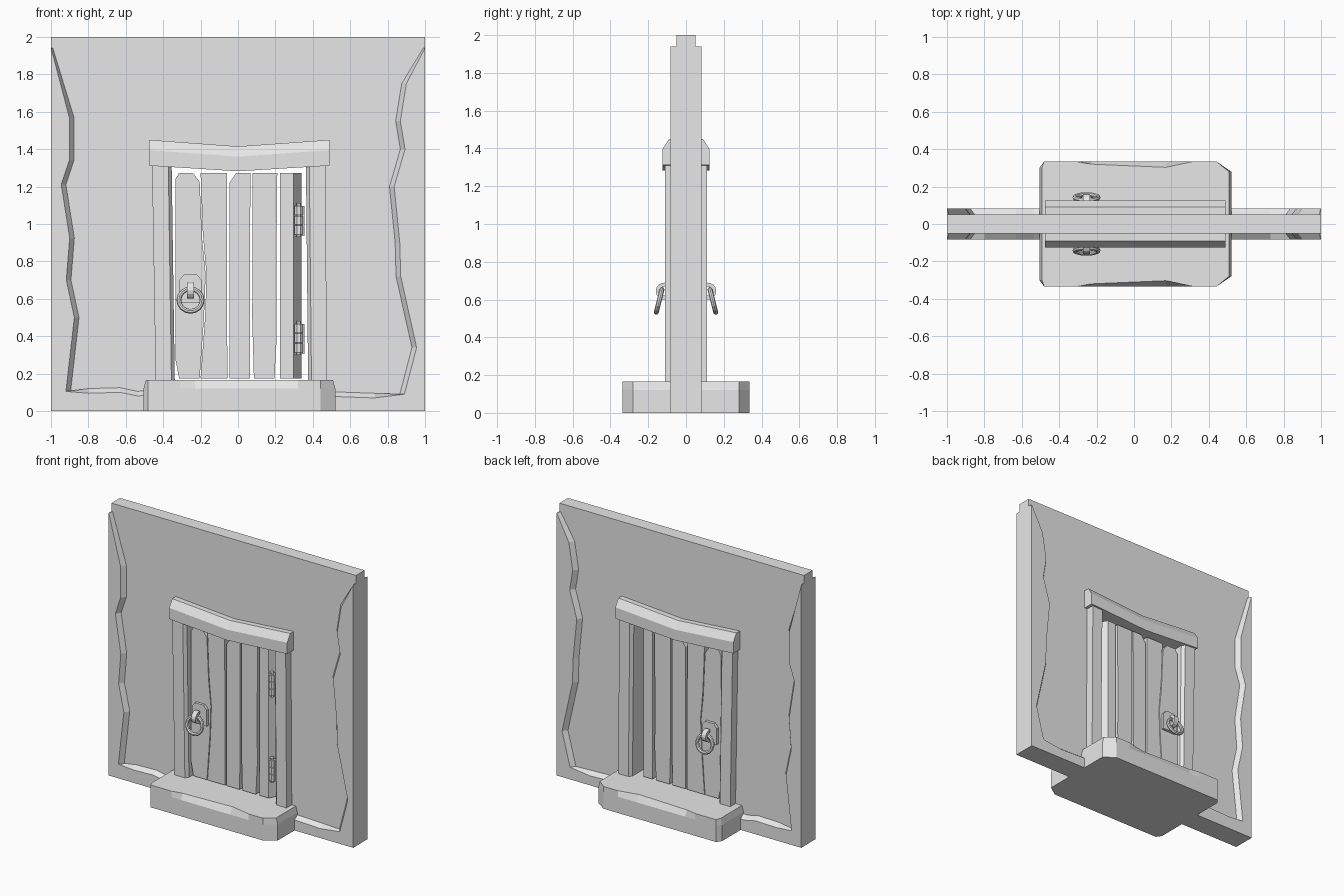
import bpy, bmesh, math
from mathutils import Matrix

if "Cube" in bpy.data.objects:
    bpy.data.objects.remove(bpy.data.objects["Cube"])

stone = bpy.data.materials.new("light_grey")
stone.use_nodes = True
stone.diffuse_color = (0.8, 0.8, 0.8, 1)
stone.node_tree.nodes["Principled BSDF"].inputs["Base Color"].default_value = (0.8, 0.8, 0.8, 1)


def finish(name, bm, smooth=False):
    bmesh.ops.recalc_face_normals(bm, faces=bm.faces)
    mesh = bpy.data.meshes.new(name)
    bm.to_mesh(mesh)
    bm.free()
    mesh.materials.append(stone)
    obj = bpy.data.objects.new(name, mesh)
    bpy.context.collection.objects.link(obj)
    return obj


def loft(name, rings):
    """Skin a stack of equal-length rings and cap both ends."""
    bm = bmesh.new()
    loops = [[bm.verts.new(p) for p in ring] for ring in rings]
    n = len(loops[0])
    for a, b in zip(loops, loops[1:]):
        for i in range(n):
            j = (i + 1) % n
            bm.faces.new((a[i], a[j], b[j], b[i]))
    bm.faces.new(loops[0])
    bm.faces.new(loops[-1])
    return finish(name, bm)


def slab(name, outline, y0, y1):
    """Extrude an x-z outline along y."""
    return loft(name, [[(x, y, z) for x, z in outline] for y in (y0, y1)])


# Wall core with the doorway
slab("wall_core", [(-1, 0), (-0.41, 0), (-0.41, 1.36), (0.42, 1.36),
                   (0.42, 0), (1, 0), (1, 2), (-1, 2)], -0.05, 0.05)


# Thick ragged borders, raised on both faces with sloping inner edges
def border(name, side, ragged, foot):
    top = [(side * (abs(x) + 0.025 if abs(x) < 0.97 else 0.999), z) for x, z in ragged]
    top += [(x, z - 0.025) for x, z in foot]
    base = ragged + foot
    end = [(foot[-1][0], 0), (side, 0), (side, 1.94)]
    rings = []
    for y, line in ((-0.083, top), (-0.05, base), (0.05, base), (0.083, top)):
        rings.append([(x, y, z) for x, z in line + end])
    loft(name, rings)


border("right_wall_border", -1,
       [(-0.99, 1.94), (-0.877, 1.57), (-0.877, 1.34), (-0.92, 1.21),
        (-0.875, 0.925), (-0.893, 0.7), (-0.85, 0.5), (-0.895, 0.105)],
       [(-0.8, 0.12), (-0.63, 0.125), (-0.535, 0.105), (-0.45, 0.115)])
border("left_wall_border", 1,
       [(0.99, 1.94), (0.875, 1.75), (0.843, 1.55), (0.868, 1.4), (0.81, 1.2),
        (0.84, 0.9), (0.845, 0.72), (0.93, 0.34), (0.865, 0.09)],
       [(0.73, 0.095), (0.45, 0.105)])

# Doorstep with cut corners and worn upper edges
half = [(-0.505, 0.3), (-0.48, 0.335), (-0.31, 0.335), (-0.23, 0.335),
        (0.17, 0.335), (0.32, 0.335), (0.44, 0.335), (0.52, 0.28)]
wear = {-0.23: 0.015, 0.17: 0.032}


def step_ring(z, worn):
    pts = [(x, y - (wear.get(x, 0) if worn else 0)) for x, y in half]
    ends = lambda x: x - math.copysign(0.012, x) if worn and abs(x) > 0.5 else x
    return [(ends(x), y, z) for x, y in pts] + [(ends(x), -y, z) for x, y in reversed(pts)]


loft("doorstep", [step_ring(0, False), step_ring(0.12, False), step_ring(0.165, True)])


# Door posts, slightly leaning, bevelled on the doorway side
def post(name, outer_low, inner_low, outer_top, inner_top):
    rings = []
    for z, a, b in ((0.16, outer_low, inner_low), (1.34, outer_top, inner_top)):
        c = b + math.copysign(0.018, b)
        rings.append([(a, -0.112, z), (c, -0.112, z), (b, -0.09, z),
                      (b, 0.09, z), (c, 0.112, z), (a, 0.112, z)])
    loft(name, rings)


post("right_door_post", -0.44, -0.338, -0.46, -0.355)
post("left_door_post", 0.475, 0.375, 0.468, 0.363)

# Sagging lintel with chamfered upper edges
rings = []
for x, low, high in ((-0.475, 1.312, 1.45), (0.0, 1.282, 1.415), (0.49, 1.312, 1.45)):
    rings.append([(x, s * y, z) for s, y, z in (
        (-1, 0.125, low), (-1, 0.125, high - 0.055), (-1, 0.09, high),
        (1, 0.09, high), (1, 0.125, high - 0.055), (1, 0.125, low))])
loft("lintel", rings)

# Door planks with uneven edges
planks = [
    [(-0.315, 0.175), (-0.205, 0.175), (-0.182, 0.5), (-0.173, 0.73), (-0.192, 0.92),
     (-0.205, 1.225), (-0.24, 1.272), (-0.315, 1.272), (-0.335, 1.24), (-0.335, 0.28)],
    [(-0.2, 0.175), (-0.057, 0.175), (-0.06, 1.272), (-0.2, 1.272),
     (-0.188, 0.95), (-0.168, 0.73), (-0.176, 0.5)],
    [(-0.045, 0.175), (0.063, 0.175), (0.066, 1.272), (-0.01, 1.272), (-0.045, 1.22)],
    [(0.085, 0.175), (0.195, 0.175), (0.207, 0.4), (0.205, 0.8), (0.21, 1.272), (0.078, 1.272), (0.076, 0.5)],
]
for i, outline in enumerate(planks):
    slab(f"door_plank_{i + 1}", outline, -0.07, 0.07)
loft("hinge_plank", [[(0.225, -0.07, z), (0.297, -0.07, z), (0.34, 0, z),
                      (0.297, 0.07, z), (0.225, 0.07, z)] for z in (0.175, 1.272)])


# Hinges: barrel knuckles with a leaf on each side
def drum(name, r, x, y, z0, z1, sides=8):
    turn = [2 * math.pi * (i + 0.5) / sides for i in range(sides)]
    loft(name, [[(x + r * math.cos(t), y + r * math.sin(t), z) for t in turn] for z in (z0, z1)])


for name, z in (("lower", 0.39), ("upper", 1.02)):
    drum(f"{name}_hinge_pin", 0.014, 0.325, -0.065, z - 0.09, z + 0.092)
    for k in (-1, 0, 1):
        drum(f"{name}_hinge_knuckle_{k + 2}", 0.024, 0.325, -0.065,
             z + k * 0.052 - 0.024, z + k * 0.052 + 0.024)
    slab(f"{name}_hinge_leaf", [(0.295, z - 0.085), (0.355, z - 0.085),
                                (0.355, z + 0.075), (0.295, z + 0.075)], -0.06, -0.04)


# Ring handles on both faces
def torus(name, centre, major, minor, rot, n=16, m=8):
    bm = bmesh.new()
    grid = []
    for i in range(n):
        a = 2 * math.pi * i / n
        row = []
        for j in range(m):
            b = 2 * math.pi * j / m
            r = major + minor * math.cos(b)
            row.append(bm.verts.new((r * math.cos(a), minor * math.sin(b), r * math.sin(a))))
        grid.append(row)
    for i in range(n):
        for j in range(m):
            k, l = (i + 1) % n, (j + 1) % m
            bm.faces.new((grid[i][j], grid[k][j], grid[k][l], grid[i][l]))
    bm.transform(Matrix.Translation(centre) @ rot)
    return finish(name, bm)


hx = -0.254
for name, s in (("front", -1), ("back", 1)):
    slab(f"{name}_handle_plate",
         [(hx - 0.06, 0.58), (hx + 0.06, 0.58), (hx + 0.06, 0.7), (hx + 0.035, 0.73),
          (hx - 0.035, 0.73), (hx - 0.06, 0.7)], s * 0.065, s * 0.09)
    torus(f"{name}_handle_ring", (hx, s * 0.142, 0.593), 0.062, 0.013,
          Matrix.Rotation(s * math.radians(14), 4, 'X'))
    # Staple that carries the ring
    arc = [math.radians(-100 + 25 * i) for i in range(9)]
    profile = [(0.115 + r * math.cos(a), 0.645 + r * math.sin(a))
               for r, seq in ((0.045, arc), (0.024, arc[::-1])) for a in seq]
    loft(f"{name}_handle_staple", [[(hx + d, s * y, z) for y, z in profile] for d in (-0.018, 0.018)])
